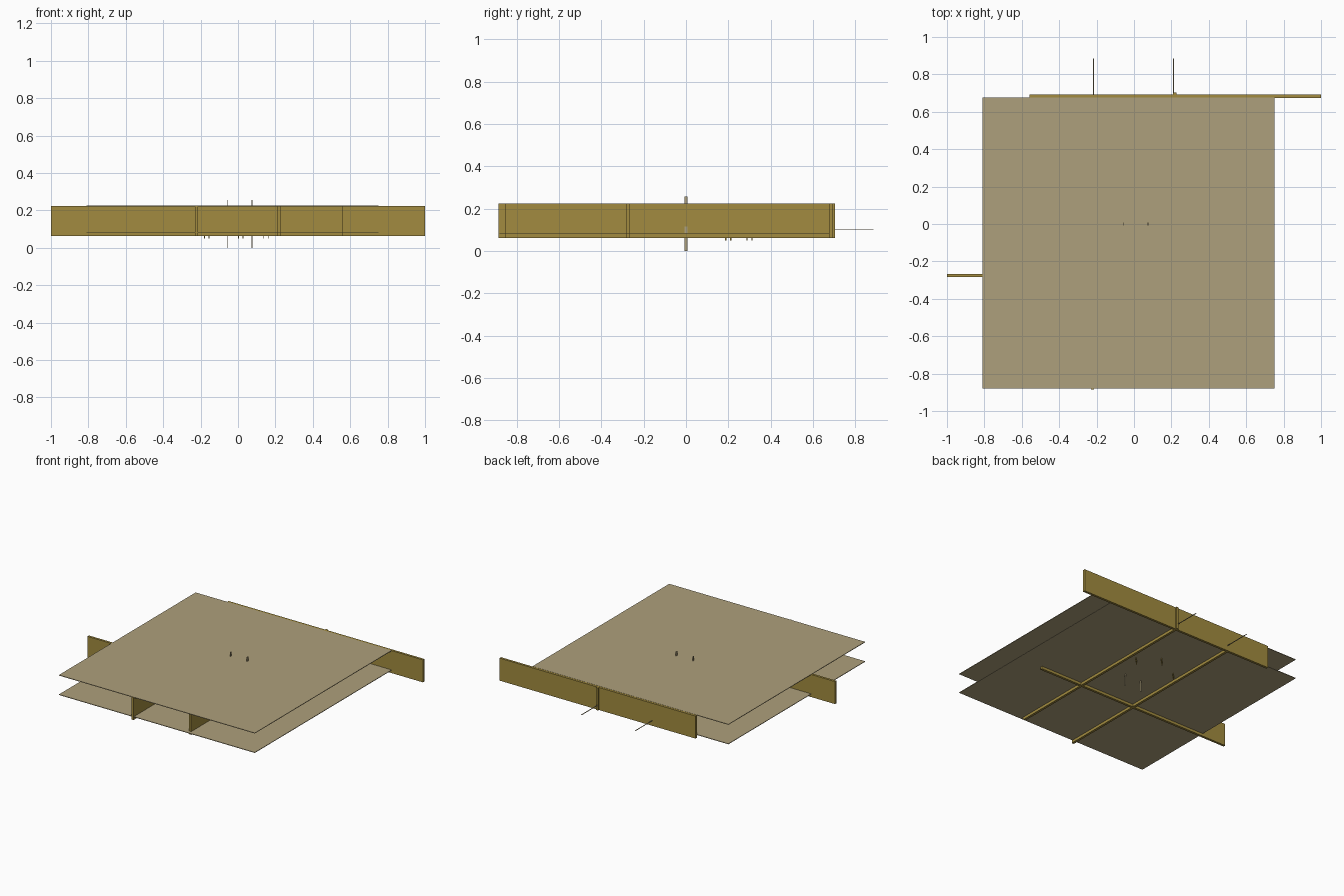
import bpy, bmesh

if "Cube" in bpy.data.objects:
    bpy.data.objects.remove(bpy.data.objects["Cube"])


def material(name, color):
    m = bpy.data.materials.new(name)
    m.diffuse_color = (*color, 1)
    m.use_nodes = True
    m.node_tree.nodes["Principled BSDF"].inputs["Base Color"].default_value = m.diffuse_color
    return m


wood = material("wood", (0.36, 0.26, 0.05))
panel = material("panel", (0.42, 0.35, 0.20))


def box(name, x, y, z, mat):
    """Box from (min, max) ranges on each axis."""
    bm = bmesh.new()
    bmesh.ops.create_cube(bm, size=1)
    for v in bm.verts:
        v.co = [r[0] + (c + 0.5) * (r[1] - r[0]) for c, r in zip(v.co, (x, y, z))]
    me = bpy.data.meshes.new(name)
    bm.to_mesh(me)
    bm.free()
    me.materials.append(mat)
    ob = bpy.data.objects.new(name, me)
    bpy.context.collection.objects.link(ob)
    return ob


BEAM_Z = (0.062, 0.224)

# Two thin square panels
for name, z in (("top_panel", (0.221, 0.225)), ("bottom_panel", (0.081, 0.085))):
    box(name, (-0.81, 0.75), (-0.88, 0.675), z, panel)

# Beams: rear rim, crosswise beam, two lengthwise joists
box("rear_beam", (-0.56, 1.0), (0.675, 0.692), BEAM_Z, wood)
box("cross_beam", (-1.0, 0.56), (-0.283, -0.266), BEAM_Z, wood)
box("left_joist", (-0.23, -0.213), (-0.885, 0.675), BEAM_Z, wood)
box("right_joist", (0.209, 0.226), (-0.855, 0.703), BEAM_Z, wood)

# Thin vertical pins through the panels
for side, x in (("left", -0.058), ("right", 0.075)):
    box(side + "_vertical_pin", (x - 0.002, x + 0.002), (-0.007, 0.007), (0, 0.256), panel)

# Flat strips reaching out behind the rear beam
for side, x in (("left", -0.216), ("right", 0.212)):
    box(side + "_rear_strip", (x - 0.003, x + 0.003), (0.692, 0.885), (0.099, 0.101), panel)

# Small tab on the right joist
box("joist_tab", (0.226, 0.23), (-0.008, 0.008), (0.085, 0.115), panel)

# Pairs of tiny prongs under the lower panel
for i, (x, y) in enumerate(((-0.167, 0.2), (0.015, 0.3), (0.15, 0.2))):
    for j, s in enumerate((-1, 1)):
        cx, cy = x + s * 0.012, y + s * 0.012
        box(f"prong_{i}_{j}", (cx - 0.002, cx + 0.002), (cy - 0.003, cy + 0.003), (0.05, 0.081), wood)
